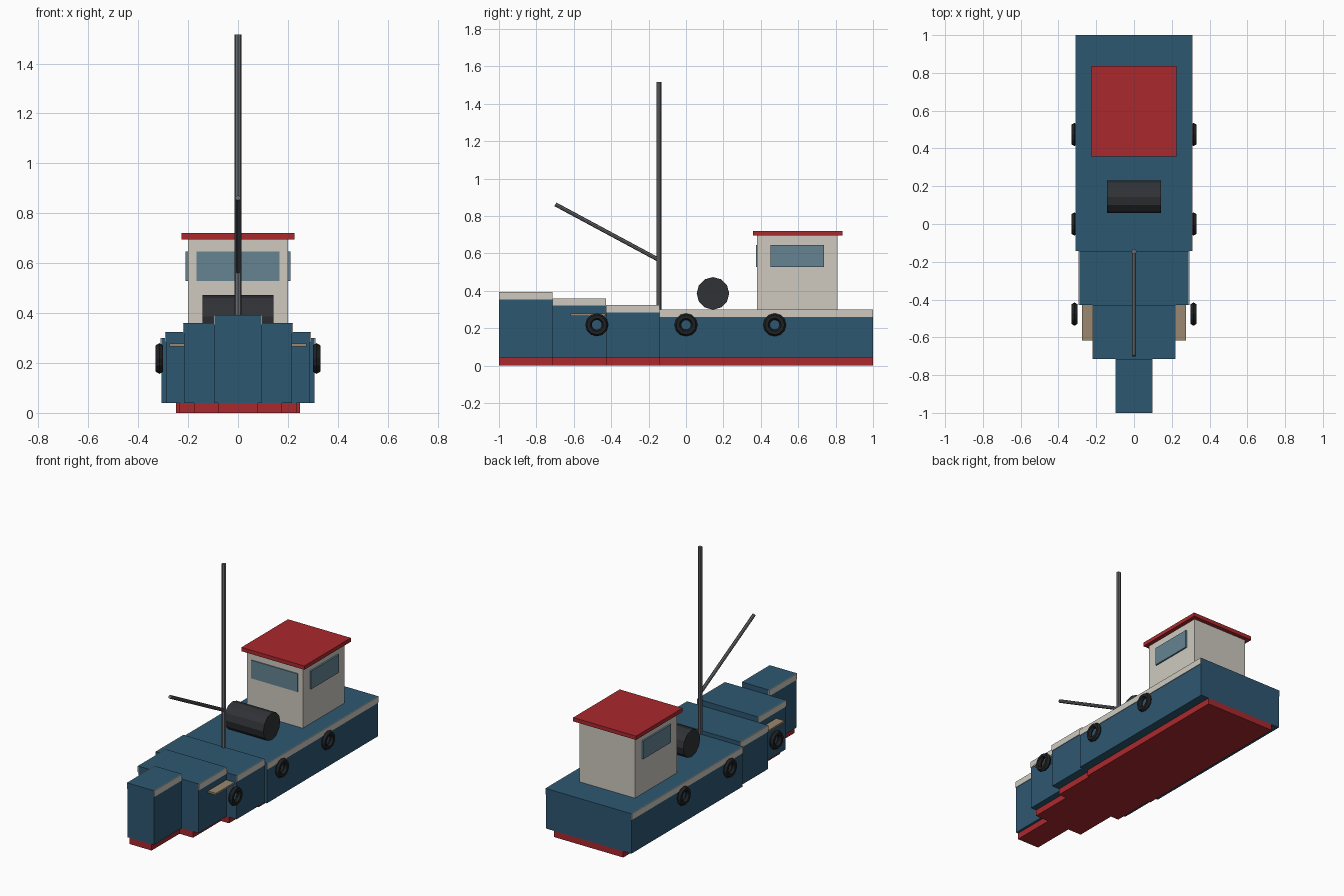
import bpy
from math import pi
from mathutils import Vector

if "Cube" in bpy.data.objects:
    bpy.data.objects.remove(bpy.data.objects["Cube"])


def material(name, r, g, b):
    m = bpy.data.materials.new(name)
    m.diffuse_color = (r, g, b, 1)
    m.use_nodes = True
    m.node_tree.nodes["Principled BSDF"].inputs["Base Color"].default_value = m.diffuse_color
    return m


BLUE = material("hull_blue", 0.027, 0.095, 0.165)
RED = material("red_paint", 0.40, 0.022, 0.027)
CREAM = material("cream_paint", 0.62, 0.59, 0.53)
GLASS = material("window_glass", 0.13, 0.23, 0.29)
STEEL = material("steel", 0.14, 0.145, 0.155)
BLACK = material("rubber", 0.014, 0.015, 0.017)
DRUM = material("drum_dark", 0.03, 0.032, 0.037)
WOOD = material("wood", 0.32, 0.25, 0.16)


def finish(name, mat):
    ob = bpy.context.object
    ob.name = name
    ob.data.materials.append(mat)
    return ob


def box(name, mat, x, y, z):
    """Box from (min, max) ranges on each axis."""
    bpy.ops.mesh.primitive_cube_add(size=1, location=[(a + b) / 2 for a, b in (x, y, z)])
    ob = finish(name, mat)
    ob.scale = [b - a for a, b in (x, y, z)]
    return ob


def rod(name, mat, start, end, radius, sides):
    a, b = Vector(start), Vector(end)
    bpy.ops.mesh.primitive_cylinder_add(vertices=sides, radius=radius, depth=(b - a).length,
                                        location=(a + b) / 2)
    ob = finish(name, mat)
    ob.rotation_euler = (b - a).to_track_quat('Z', 'Y').to_euler()
    return ob


# Stepped hull: blue body, red keel and cream rail strips per section
sections = [  # y start, y end, half width, top
    (-1.0, -0.714, 0.099, 0.393),
    (-0.714, -0.428, 0.221, 0.36),
    (-0.428, -0.143, 0.293, 0.325),
    (-0.143, 1.0, 0.311, 0.30),
]
for i, (y0, y1, w, top) in enumerate(sections, 1):
    inner = w - 0.004
    box(f"hull_section_{i}", BLUE, (-inner, inner), (y0, y1), (0.04, top))
    box(f"keel_section_{i}", RED, (-0.8 * w, 0.8 * w), (y0, y1), (0, 0.04))
    box(f"rail_left_{i}", CREAM, (-w, -inner), (y0, y1), (top - 0.04, top))
    box(f"rail_right_{i}", CREAM, (inner, w), (y0, y1), (top - 0.04, top))

# Wheelhouse with roof and windows
box("wheelhouse", CREAM, (-0.2, 0.2), (0.38, 0.81), (0.3, 0.695))
box("wheelhouse_roof", RED, (-0.226, 0.226), (0.358, 0.836), (0.695, 0.72))
box("front_window", GLASS, (-0.167, 0.167), (0.374, 0.386), (0.528, 0.646))
for side, s in (("left", -1), ("right", 1)):
    box(f"{side}_window", GLASS, sorted((s * 0.196, s * 0.21)), (0.452, 0.737), (0.528, 0.646))

# Winch drum, mast and boom
rod("winch_drum", DRUM, (-0.142, 0.144, 0.386), (0.142, 0.144, 0.386), 0.087, 12)
rod("mast", STEEL, (0, -0.145, 0.29), (0, -0.145, 1.516), 0.014, 8)
rod("boom", STEEL, (0, -0.145, 0.565), (0, -0.698, 0.862), 0.011, 8)

# Bench plank through the forward hull
box("bench_plank", WOOD, (-0.275, 0.275), (-0.618, -0.43), (0.266, 0.278))

# Tyre fenders along both sides
for side, s in (("left", -1), ("right", 1)):
    for i, y in enumerate((-0.477, 0.0, 0.474), 1):
        bpy.ops.mesh.primitive_torus_add(major_segments=12, minor_segments=6,
                                         major_radius=0.044, minor_radius=0.0175,
                                         location=(s * 0.315, y, 0.218),
                                         rotation=(0, pi / 2, 0))
        finish(f"tyre_fender_{side}_{i}", BLACK)
